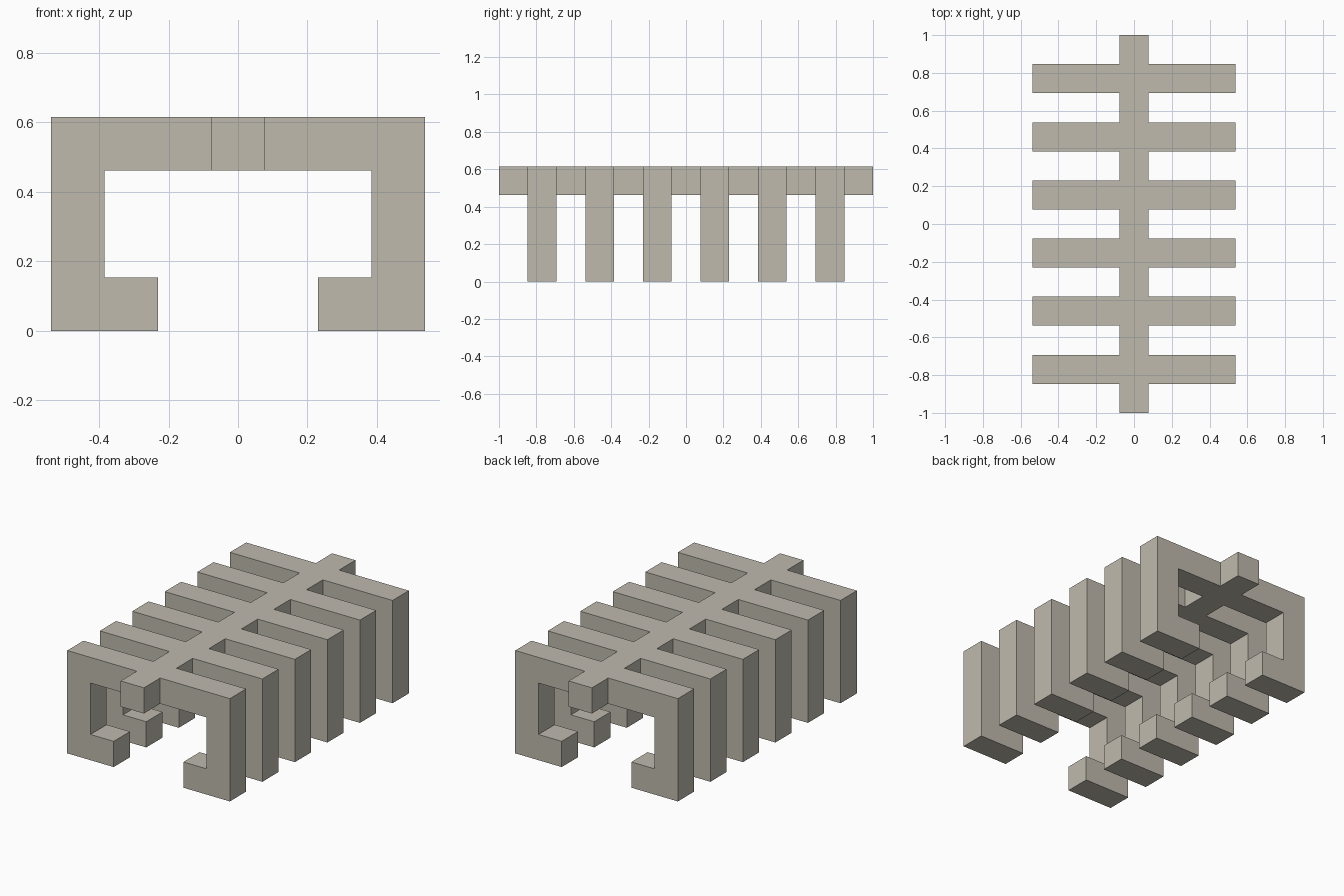
import bpy, bmesh
from mathutils import Vector

cube = bpy.data.objects.get("Cube")
if cube:
    bpy.data.objects.remove(cube, do_unlink=True)

LENGTH_CELLS = 13           # whole model sits on a square module
U = 2 / LENGTH_CELLS        # module size
RIB_COUNT = 6

stone = bpy.data.materials.new("warm_grey")
stone.use_nodes = True
colour = (0.52, 0.49, 0.42, 1)
stone.diffuse_color = colour
stone.node_tree.nodes["Principled BSDF"].inputs["Base Color"].default_value = colour


def prism(name, profile, depth):
    """Extrude an x-z profile (in modules) along y, centred on y = 0."""
    bm = bmesh.new()
    face = bm.faces.new([bm.verts.new((x * U, -depth * U / 2, z * U)) for x, z in profile])
    ext = bmesh.ops.extrude_face_region(bm, geom=[face])
    moved = [g for g in ext["geom"] if isinstance(g, bmesh.types.BMVert)]
    bmesh.ops.translate(bm, verts=moved, vec=Vector((0, depth * U, 0)))
    bmesh.ops.recalc_face_normals(bm, faces=bm.faces)
    mesh = bpy.data.meshes.new(name)
    bm.to_mesh(mesh)
    bm.free()
    mesh.materials.append(stone)
    return mesh


def place(name, mesh, y=0):
    obj = bpy.data.objects.new(name, mesh)
    obj.location.y = y
    bpy.context.collection.objects.link(obj)


# Spine: square beam along the full length
place("spine", prism("spine", [(-.5, 3), (.5, 3), (.5, 4), (-.5, 4)], LENGTH_CELLS))

# Ribs: arm out from the spine, leg down, foot turned inward
half_rib = [(.5, 3), (2.5, 3), (2.5, 1), (1.5, 1), (1.5, 0), (3.5, 0), (3.5, 4), (.5, 4)]
for side, sign in (("left", 1), ("right", -1)):
    rib_mesh = prism(side + "_rib", [(sign * x, z) for x, z in half_rib], 1)
    for i in range(RIB_COUNT):
        place(f"{side}_rib_{i + 1}", rib_mesh, (2 * i - RIB_COUNT + 1) * U)
